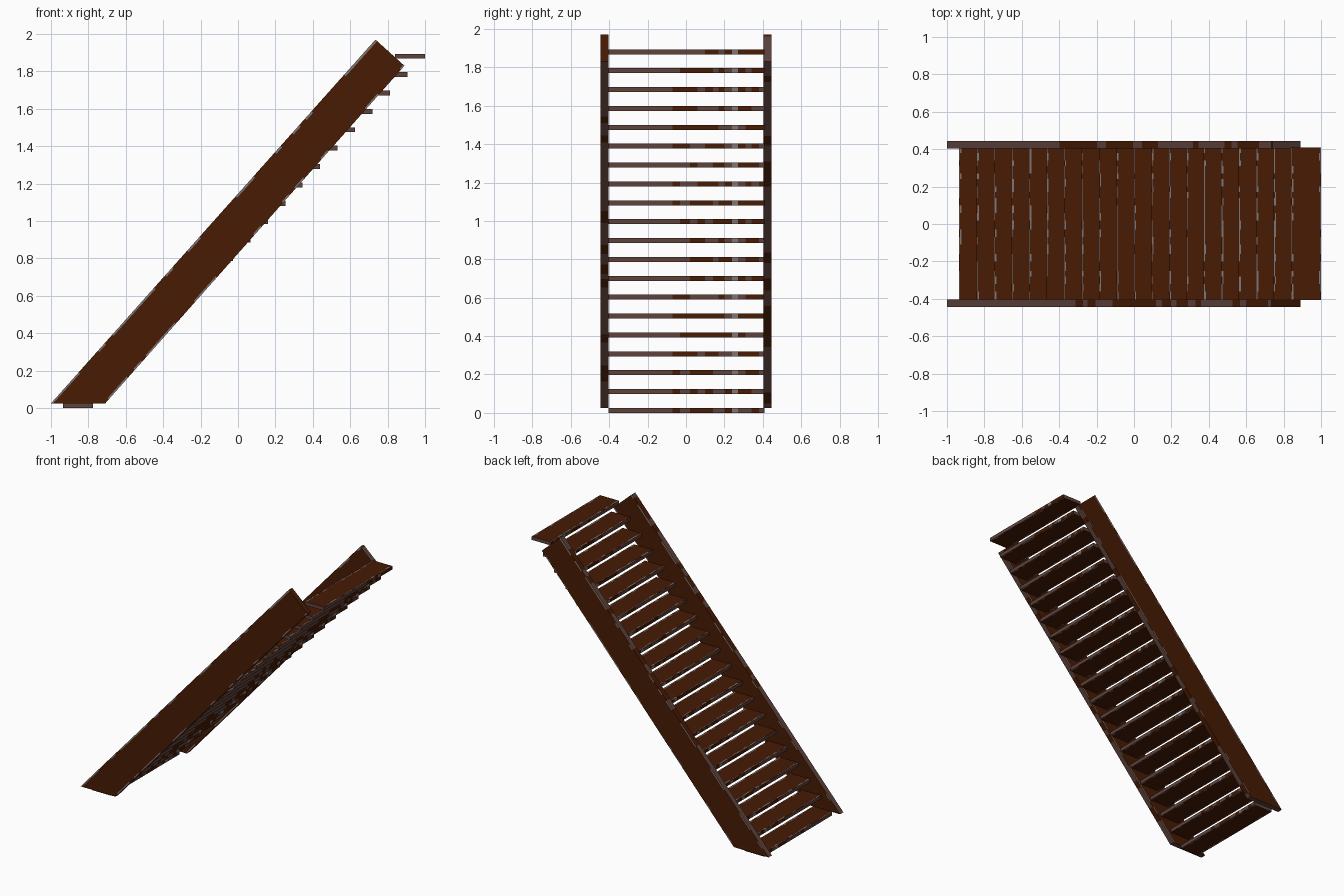
import bpy, bmesh, random
from mathutils import Vector

if "Cube" in bpy.data.objects:
    bpy.data.objects.remove(bpy.data.objects["Cube"])

random.seed(4)


def material(name, rgb):
    m = bpy.data.materials.new(name)
    m.diffuse_color = (*rgb, 1)
    m.use_nodes = True
    m.node_tree.nodes["Principled BSDF"].inputs["Base Color"].default_value = m.diffuse_color
    return m


MATS = [material("dark_brown_wood", (0.063, 0.0105, 0.0012)),
        material("grey_brown_edge", (0.115, 0.055, 0.044)),
        material("worn_grey", (0.22, 0.18, 0.17))]
BROWN, EDGE, WORN = 0, 1, 2


def chance(p, yes, no=BROWN):
    return yes if random.random() < p else no


def extruded(name, profile, y0, y1):
    """Prism from an xz profile, extruded along y."""
    bm = bmesh.new()
    face = bm.faces.new([bm.verts.new((x, y0, z)) for x, z in profile])
    new = bmesh.ops.extrude_face_region(bm, geom=[face])["geom"]
    verts = [v for v in new if isinstance(v, bmesh.types.BMVert)]
    bmesh.ops.translate(bm, verts=verts, vec=(0, y1 - y0, 0))
    bmesh.ops.recalc_face_normals(bm, faces=bm.faces)
    return bm


def cut(bm, point, normal):
    bmesh.ops.bisect_plane(bm, geom=bm.verts[:] + bm.edges[:] + bm.faces[:],
                           plane_co=point, plane_no=normal)


def finish(bm, name, rule):
    bm.normal_update()
    for f in bm.faces:
        f.material_index = rule(f.normal, f.calc_center_median())
    mesh = bpy.data.meshes.new(name)
    bm.to_mesh(mesh)
    bm.free()
    for m in MATS:
        mesh.materials.append(m)
    bpy.context.collection.objects.link(bpy.data.objects.new(name, mesh))


# Sloping side boards: brown sides with worn rims, greyer narrow edges
PROFILE = [(-1.0, 0.025), (-0.71, 0.025), (0.89, 1.83), (0.735, 1.97)]
RIM = 0.009
UPPER, LOWER = Vector((-1.0, 0, 0.025)), Vector((-0.71, 0, 0.025))
UP_N = Vector((-1.94, 0, 1.735)).normalized()
LOW_N = Vector((1.805, 0, -1.6)).normalized()
ALONG = Vector((1.735, 0, 1.94)).normalized()


def board_rule(n, c):
    if abs(n.y) > 0.5:
        p = Vector((c.x, 0, c.z))
        rim = max((p - UPPER).dot(UP_N), (p - LOWER).dot(LOW_N)) > -RIM
        return chance(0.45, WORN) if rim else BROWN
    if n.x > 0.3 and n.z < 0:
        return chance(0.75, EDGE)
    return EDGE if c.x < -0.4 else chance(0.5, EDGE)


for name, y in (("front_side_board", -0.445), ("back_side_board", 0.405)):
    bm = extruded(name, PROFILE, y, y + 0.04)
    cut(bm, UPPER - UP_N * RIM, UP_N)
    cut(bm, LOWER - LOW_N * RIM, LOW_N)
    for k in range(44):
        d = 0.06 * k + random.uniform(-0.02, 0.02)
        cut(bm, UPPER + ALONG * d, ALONG)
    finish(bm, name, board_rule)

# Treads: brown boards with patchy grey edges and worn strips along each lip
STEPS, DEPTH, THICK, WEAR = 20, 0.16, 0.026, 0.006
for i in range(STEPS):
    x = -0.935 + i * (1.775 / (STEPS - 1))
    z = i * (1.868 / (STEPS - 1))

    def tread_rule(n, c):
        if abs(n.z) > 0.5:
            lip = min(c.x - x, x + DEPTH - c.x)
            if lip < WEAR:
                return chance(0.75, WORN)
            return chance(0.3, WORN) if lip < 2 * WEAR else BROWN
        if abs(n.y) > 0.5 or c.y < -0.07:
            return EDGE
        if 0.23 < c.y < 0.28:
            return WORN
        return chance(0.4, EDGE)

    name = f"tread_{i + 1:02d}"
    bm = extruded(name, [(x, z), (x + DEPTH, z), (x + DEPTH, z + THICK),
                         (x, z + THICK)], -0.405, 0.408)
    for w in (WEAR, 2 * WEAR, DEPTH - 2 * WEAR, DEPTH - WEAR):
        cut(bm, (x + w, 0, 0), (1, 0, 0))
    for cy in (-0.36, -0.32, -0.28, -0.25, -0.2, -0.16, -0.11, -0.07, -0.03,
               0.02, 0.06, 0.1, 0.14, 0.17, 0.2, 0.24, 0.27, 0.31, 0.34, 0.38):
        cut(bm, (0, cy, 0), (0, 1, 0))
    finish(bm, name, tread_rule)
